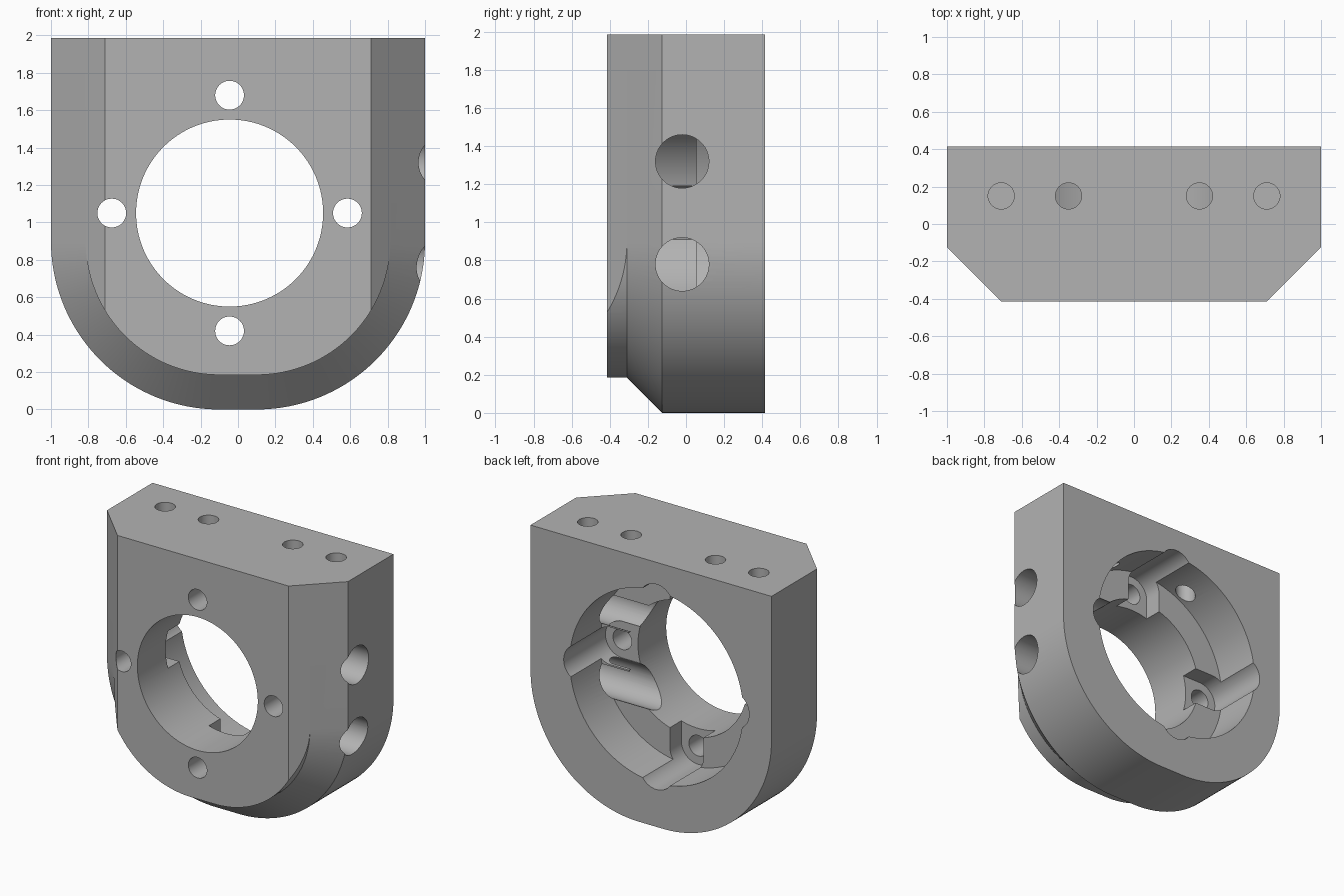
import bpy, bmesh, math
from mathutils import Matrix, Vector

default = bpy.data.objects.get("Cube")
if default:
    bpy.data.objects.remove(default, do_unlink=True)

grey = bpy.data.materials.new("machined grey")
grey.use_nodes = True
colour = (0.45, 0.45, 0.45, 1)
grey.diffuse_color = colour
grey.node_tree.nodes["Principled BSDF"].inputs["Base Color"].default_value = colour

TOP, DEPTH = 1.985, 0.415
ARC_X, ARC_Z, ARC_R = 0.1, 0.9, 0.9
BORE = Vector((-0.045, 0, 1.05))
BOLT_R = 0.63


def make_object(name, bm):
    bmesh.ops.recalc_face_normals(bm, faces=bm.faces)
    mesh = bpy.data.meshes.new(name)
    bm.to_mesh(mesh)
    bm.free()
    mesh.materials.append(grey)
    obj = bpy.data.objects.new(name, mesh)
    bpy.context.collection.objects.link(obj)
    return obj


def loft(name, rings):
    """Bridge equal rings of points and cap both ends."""
    bm = bmesh.new()
    loops = [[bm.verts.new(p) for p in ring] for ring in rings]
    for a, b in zip(loops, loops[1:]):
        for i in range(len(a)):
            j = (i + 1) % len(a)
            bm.faces.new((a[i], a[j], b[j], b[i]))
    bm.faces.new(loops[0])
    bm.faces.new(loops[-1])
    return make_object(name, bm)


def cylinder(name, start, end, radius, segments=48):
    start, end = Vector(start), Vector(end)
    axis = end - start
    spin = axis.to_track_quat("Z", "Y").to_matrix().to_4x4()
    bm = bmesh.new()
    bmesh.ops.create_cone(bm, cap_ends=True, segments=segments, radius1=radius,
                          radius2=radius, depth=axis.length,
                          matrix=Matrix.Translation((start + end) / 2) @ spin)
    return make_object(name, bm)


def u_ring(y, inset, steps=40):
    """Flat-topped outline with a rounded bottom, drawn inset at depth y."""
    r = ARC_R - inset
    half = [(ARC_X + r, TOP)]
    for i in range(steps + 1):
        a = math.pi / 2 * i / steps
        half.append((ARC_X + r * math.cos(a), ARC_Z - r * math.sin(a)))
    outline = half + [(-x, z) for x, z in reversed(half)]
    return [(x, y, z) for x, z in outline]


# Body with a bevelled rounded front edge
body = loft("mount_block", [u_ring(DEPTH, 0), u_ring(-0.125, 0),
                            u_ring(-0.31, 0.185), u_ring(-DEPTH, 0.185)])
cutters = []

# Straight vertical chamfers on the front corners
for side in (1, -1):
    wedge = [(0.83, -0.3105), (0.8145, -0.3105), (0.6145, -0.5105), (0.83, -0.5105)]
    cutters.append(loft("corner_cutter", [[(side * x, y, z) for x, y in wedge]
                                          for z in (-0.1, 2.1)]))

# Through bore and wider rear pocket
cutters.append(cylinder("bore_cutter", BORE + Vector((0, -1, 0)),
                        BORE + Vector((0, 1, 0)), 0.5, 128))
cutters.append(cylinder("pocket_cutter", BORE + Vector((0, 0.055, 0)),
                        BORE + Vector((0, 1, 0)), 0.72, 128))

# Four bolt holes, each with a round-ended slot open to the bore
SLOT = 0.14
for k in range(4):
    turn = Matrix.Translation(BORE) @ Matrix.Rotation(k * math.pi / 2, 4, "Y")
    profile = [(0.3, -SLOT), (0.3, SLOT)]
    for i in range(25):
        a = math.pi / 2 - math.pi * i / 24
        profile.append((BOLT_R + SLOT * math.cos(a), SLOT * math.sin(a)))
    cutters.append(loft("slot_cutter", [[turn @ Vector((x, y, z)) for x, z in profile]
                                        for y in (-0.08, 0.9)]))
    cutters.append(cylinder("bolt_cutter", turn @ Vector((BOLT_R, -0.8, 0)),
                            turn @ Vector((BOLT_R, 0.2, 0)), 0.077))

# Two side ports running into the bore
for z in (1.32, 0.78):
    cutters.append(cylinder("port_cutter", (1.3, -0.02, z), (0.1, -0.02, z), 0.14, 64))

# Top screw holes: the inner pair reaches the pocket, the outer pair is blind
for x, bottom in ((0.35, 1.45), (0.71, 1.5)):
    for side in (1, -1):
        cutters.append(cylinder("screw_cutter", (side * x, 0.15, 2.2),
                                (side * x, 0.15, bottom), 0.07))

# Cut everything out of the body
bpy.ops.object.select_all(action="DESELECT")
bpy.context.view_layer.objects.active = body
body.select_set(True)
for cutter in cutters:
    cutter.hide_render = True
    mod = body.modifiers.new("cut", "BOOLEAN")
    mod.operation = "DIFFERENCE"
    mod.solver = "EXACT"
    mod.object = cutter
    bpy.ops.object.modifier_apply(modifier=mod.name)
    bpy.data.objects.remove(cutter, do_unlink=True)

bpy.ops.object.shade_smooth_by_angle(angle=math.radians(25))
